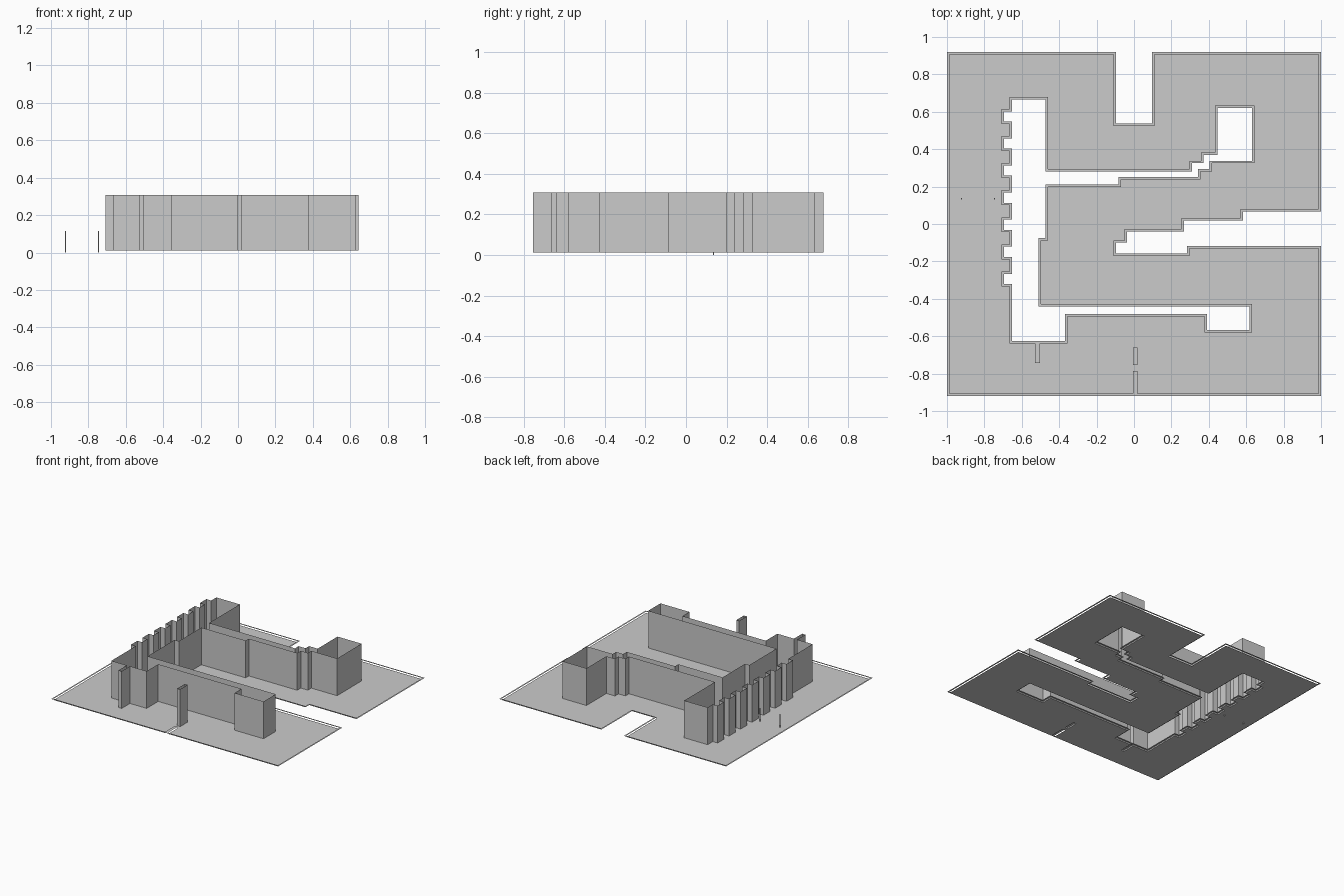
import bpy
import bmesh
from mathutils import Vector

if "Cube" in bpy.data.objects:
    bpy.data.objects.remove(bpy.data.objects["Cube"], do_unlink=True)

GROUND_Z, KERB_Z, WALL_TOP = 0.012, 0.022, 0.308
KERB_WIDTH = 0.013

grey = bpy.data.materials.new("light_grey")
grey.use_nodes = True
colour = (0.6, 0.6, 0.6, 1)
grey.diffuse_color = colour
grey.node_tree.nodes["Principled BSDF"].inputs["Base Color"].default_value = colour


def finish(name, bm):
    mesh = bpy.data.meshes.new(name)
    bm.to_mesh(mesh)
    bm.free()
    mesh.materials.append(grey)
    obj = bpy.data.objects.new(name, mesh)
    bpy.context.collection.objects.link(obj)
    return obj


def walk(steps):
    """Right-angled outline from alternating x and y positions."""
    points = []
    for i in range(0, len(steps) - 1, 2):
        x, y, next_x = steps[i:i + 3]
        points += [Vector((x, y, 0)), Vector((next_x, y, 0))]
    return points


def offset(points, distance):
    """Shift a right-angled outline to the right of its direction."""
    result = []
    for i, p in enumerate(points):
        before = (p - points[i - 1]).normalized()
        after = (points[(i + 1) % len(points)] - p).normalized()
        d = before + after
        result.append(p + distance * Vector((d.y, -d.x, 0)))
    return result


def band(bm, lower, upper):
    """Closed strip of quads between two matching outlines."""
    a = [bm.verts.new(p) for p in lower]
    b = [bm.verts.new(p) for p in upper]
    for i in range(len(a)):
        j = (i + 1) % len(a)
        bm.faces.new((a[i], a[j], b[j], b[i]))


def raised(points, z):
    return [Vector((p.x, p.y, z)) for p in points]


# Outer edge of the site: front slit, side courtyard and back recess
site = walk([-.987, -.907, -.006, -.785, .02, -.907, .987, -.13, .297, -.17,
             -.11, -.087, -.051, -.028, .254, .033, .57, .079, .987, .907,
             .11, .523, -.11, .907, -.987])

# Footprint of the building, with a toothed side wall
steps = [-.666, .679, -.46, .293, .297, .338, .358, .382, .433, .633,
         .644, .325, .417, .282, .355, .237, -.07, .197, -.46, -.087,
         -.497, -.427, .631, -.58, .377, -.494, -.356, -.639,
         -.503, -.743, -.53, -.639, -.666]
for i in reversed(range(7)):
    top = .614 - .1445 * i
    steps += [top - .08, -.708, top, -.666]
building = walk(steps)

# Free-standing narrow pier
pier = walk([-.006, -.66, .02, -.755, -.006])
outlines = [site, building, pier]

# Ground sheet with the building and pier cut out
bm = bmesh.new()
for outline in outlines:
    verts = [bm.verts.new(p) for p in raised(outline, GROUND_Z)]
    for i in range(len(verts)):
        bm.edges.new((verts[i - 1], verts[i]))
bmesh.ops.triangle_fill(bm, edges=bm.edges[:], use_beauty=True, normal=(0, 0, 1))
for face in bm.faces:
    face.normal_update()
    if face.normal.z < 0:
        face.normal_flip()
finish("ground", bm)

# Thin kerb strip following every edge of the ground
bm = bmesh.new()
for outline in outlines:
    band(bm, raised(offset(outline, KERB_WIDTH), KERB_Z), raised(outline, KERB_Z))
finish("kerb", bm)

# Upright walls
for name, outline in (("building_walls", building), ("pier_walls", pier)):
    bm = bmesh.new()
    band(bm, raised(outline, GROUND_Z), raised(outline, WALL_TOP))
    # turn the walls to face the ground around them
    bmesh.ops.reverse_faces(bm, faces=bm.faces[:])
    finish(name, bm)

# Two slim posts beside the toothed wall
for name, x in (("outer_post", -.922), ("inner_post", -.745)):
    bm = bmesh.new()
    bmesh.ops.create_cube(bm, size=1)
    bmesh.ops.scale(bm, vec=(.006, .006, .116), verts=bm.verts)
    bmesh.ops.translate(bm, vec=(x, .135, .058), verts=bm.verts)
    finish(name, bm)
